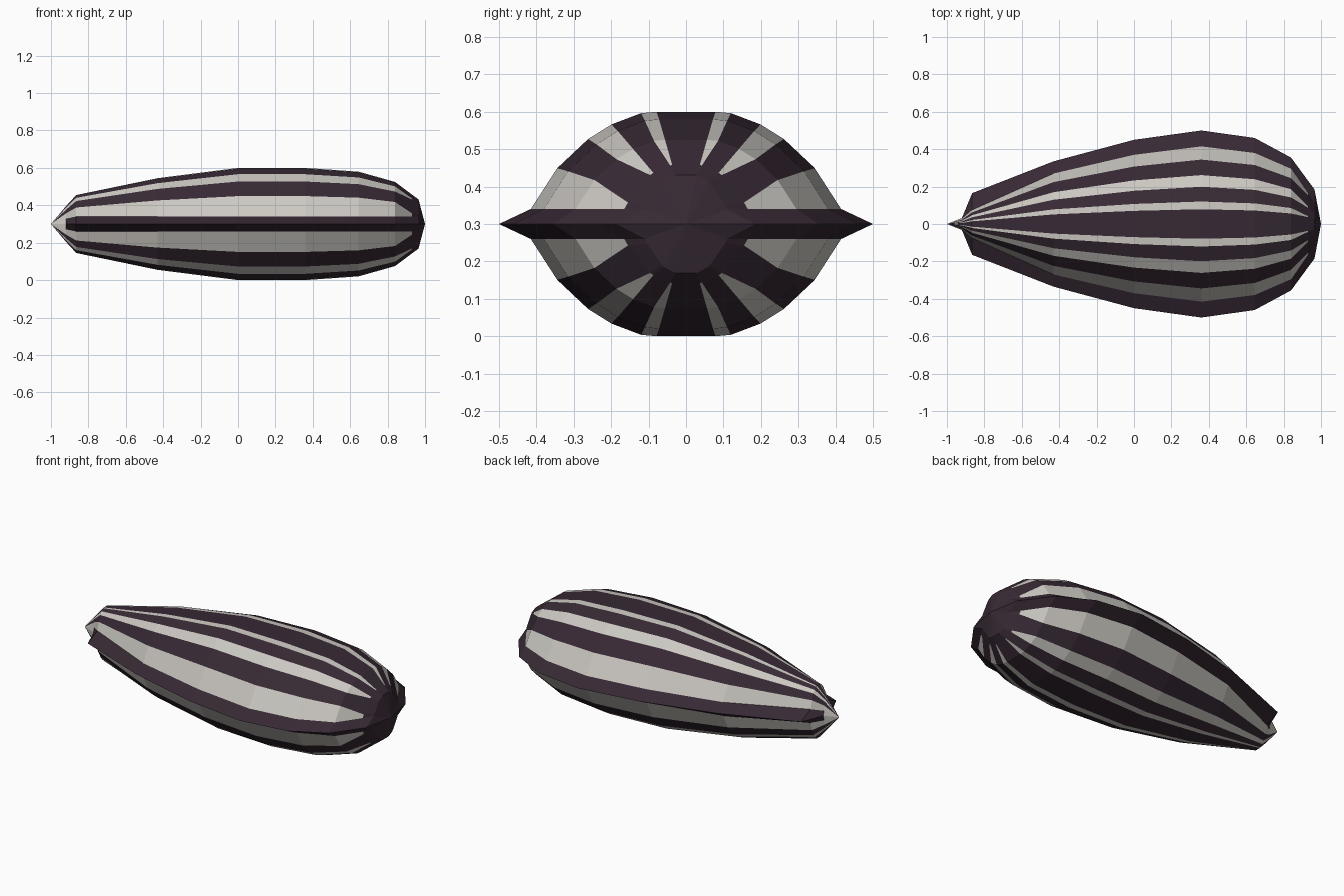
import bpy
import bmesh

if "Cube" in bpy.data.objects:
    bpy.data.objects.remove(bpy.data.objects["Cube"])


def material(name, colour):
    m = bpy.data.materials.new(name)
    m.diffuse_color = (*colour, 1)
    m.use_nodes = True
    m.node_tree.nodes["Principled BSDF"].inputs["Base Color"].default_value = m.diffuse_color
    return m


dark = material("dark husk", (0.038, 0.022, 0.034))
light = material("pale stripe", (0.60, 0.58, 0.54))

# Quarter cross-section from the crown to the rim root (fractions of width, height);
# every edge between these points is one stripe
SECTION = [(0.19, 1.0), (0.29, 0.985), (0.48, 0.87), (0.63, 0.72), (0.83, 0.42), (1.0, 0.0)]
RIM = 0.04   # half thickness of the rim root
MID = 0.3    # height of the rim

# Stations: x, body half width, rim half width, half height, stripe width
STATIONS = [
    (-0.92, 0.028, 0.032, 0.095, 1),
    (-0.865, 0.075, 0.165, 0.155, 1),
    (-0.43, 0.27, 0.335, 0.245, 1),
    (0.0, 0.37, 0.45, 0.30, 1),
    (0.36, 0.415, 0.50, 0.30, 1),
    (0.645, 0.38, 0.46, 0.28, 1),
    (0.84, 0.295, 0.355, 0.225, 1),
    (0.93, 0.165, 0.232, 0.158, 0.35),
    (0.965, 0.11, 0.185, 0.132, 0.35),
]


def ring(body, rim, height, stripe):
    root = min(RIM, height * 0.3)
    q = [(body * a, root + (height - root) * b) for a, b in SECTION]
    # narrow the pale stripes toward the blunt end
    for i, pivot in ((0, 0.5), (2, 0.5), (4, 1.0)):
        (y0, z0), (y1, z1) = q[i], q[i + 1]

        def at(t):
            t = pivot + (t - pivot) * stripe
            return (y0 + (y1 - y0) * t, z0 + (z1 - z0) * t)
        q[i], q[i + 1] = at(0), at(1)
    half = q + [(rim, 0)] + [(y, -z) for y, z in reversed(q)]
    return half + [(-y, -z) for y, z in half]


bm = bmesh.new()
rings = []
for x, body, rim, height, stripe in STATIONS:
    rings.append([bm.verts.new((x, y, MID + z)) for y, z in ring(body, rim, height, stripe)])
n = len(rings[0])
PALE = {0, 2, 4, 7, 9, 11}


def add(verts, pale):
    bm.faces.new(verts).material_index = int(pale)


# Striped husk
for k in range(len(rings) - 1):
    a, b = rings[k], rings[k + 1]
    for j in range(n):
        i = (j + 1) % n
        add((a[j], a[i], b[i], b[j]), j % 13 in PALE and k < len(rings) - 2)

# Pointed end keeps the stripes, blunt end is all dark
point = bm.verts.new((-1, 0, MID))
blunt = bm.verts.new((1, 0, MID))
for j in range(n):
    i = (j + 1) % n
    add((rings[0][i], rings[0][j], point), j % 13 in PALE | {5, 6})
    add((rings[-1][j], rings[-1][i], blunt), False)

bmesh.ops.recalc_face_normals(bm, faces=bm.faces[:])
mesh = bpy.data.meshes.new("seed_husk")
bm.to_mesh(mesh)
bm.free()
mesh.materials.append(dark)
mesh.materials.append(light)
bpy.context.collection.objects.link(bpy.data.objects.new("seed_husk", mesh))
